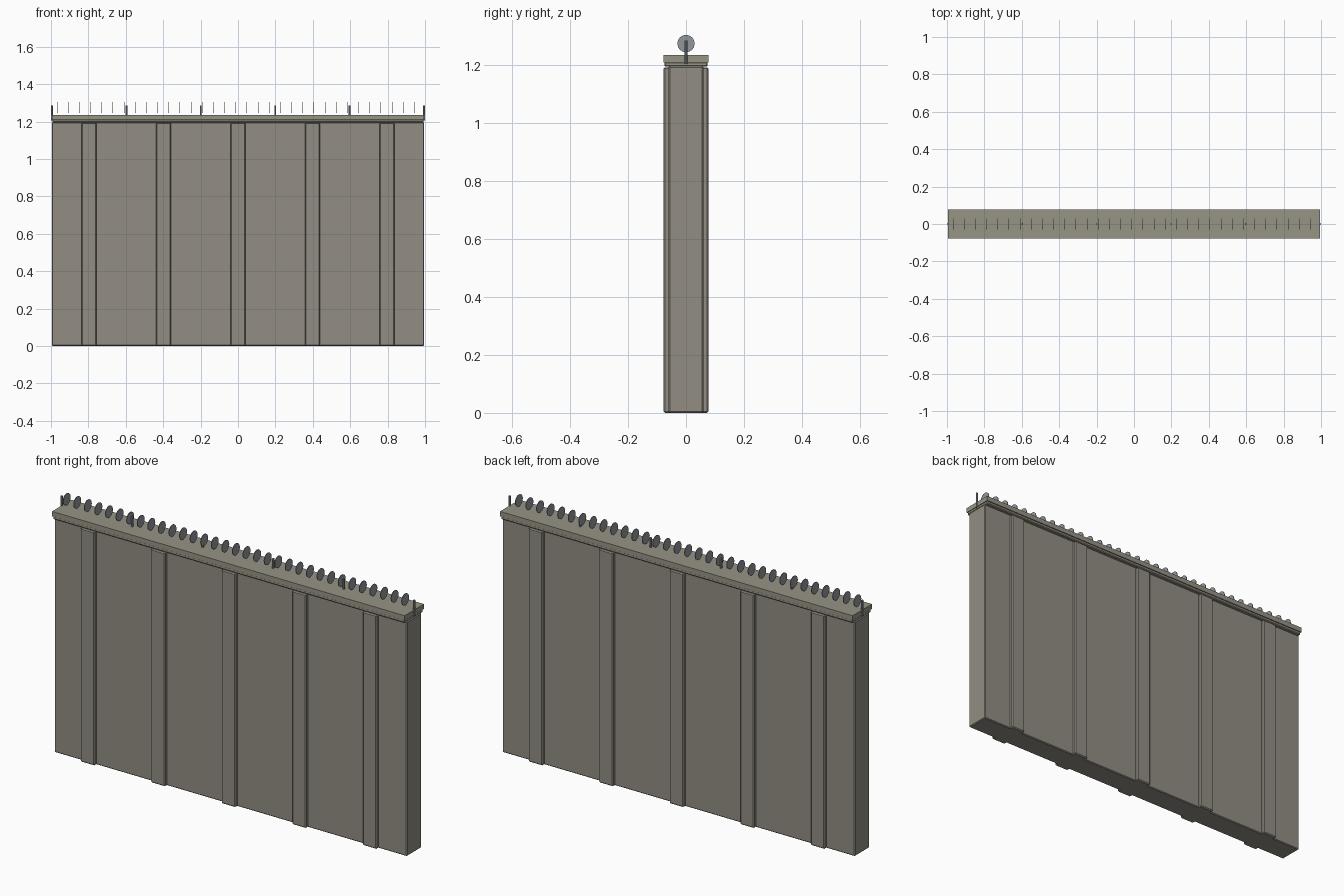
import bpy
import bmesh
from math import pi
from mathutils import Matrix

if "Cube" in bpy.data.objects:
    bpy.data.objects.remove(bpy.data.objects["Cube"], do_unlink=True)


def material(name, color):
    m = bpy.data.materials.new(name)
    m.use_nodes = True
    m.diffuse_color = color
    m.node_tree.nodes["Principled BSDF"].inputs["Base Color"].default_value = color
    return m


CONCRETE = material("concrete", (0.29, 0.27, 0.23, 1))
COPING = material("coping stone", (0.31, 0.295, 0.235, 1))
STEEL = material("steel", (0.29, 0.31, 0.34, 1))

HALF = 0.995           # half length of the wall
BAY = HALF * 2 / 5     # spacing of pilasters and posts


def finish(name, bm, mat):
    mesh = bpy.data.meshes.new(name)
    bm.to_mesh(mesh)
    bm.free()
    mesh.materials.append(mat)
    ob = bpy.data.objects.new(name, mesh)
    bpy.context.collection.objects.link(ob)
    return ob


def box(name, x, half_x, half_y, z0, z1, mat, bevel=0):
    bm = bmesh.new()
    bmesh.ops.create_cube(bm, size=1, matrix=Matrix.Translation((x, 0, (z0 + z1) / 2))
                          @ Matrix.Diagonal((half_x * 2, half_y * 2, z1 - z0, 1)))
    ob = finish(name, bm, mat)
    if bevel:
        mod = ob.modifiers.new("bevel", "BEVEL")
        mod.width = bevel
        mod.segments = 1
    return ob


# Wall slab and the pilasters that pass through it
box("wall_slab", 0, HALF, 0.06, 0, 1.197, CONCRETE, 0.004)
for i in range(5):
    box(f"pilaster_{i + 1}", (i - 2) * BAY, 0.04, 0.077, 0, 1.193, CONCRETE, 0.005)

# Coping: a lower course with a chamfered underside, and a top slab
box("coping_lower", 0, HALF - 0.002, 0.075, 1.195, 1.212, COPING, 0.004)
box("coping_top", 0, HALF, 0.078, 1.210, 1.235, COPING)

# Posts that carry the wire
for i in range(6):
    bm = bmesh.new()
    bmesh.ops.create_cone(bm, cap_ends=True, segments=8, radius1=0.005, radius2=0.005,
                          depth=0.08, matrix=Matrix.Translation((i * BAY - HALF, 0, 1.245)))
    finish(f"wire_post_{i + 1}", bm, STEEL)

# Row of thin upright discs
bm = bmesh.new()
for i in range(33):
    bmesh.ops.create_cone(bm, cap_ends=True, segments=16, radius1=0.03, radius2=0.03, depth=0.003,
                          matrix=Matrix.Translation((-0.967 + i * 0.0597, 0, 1.275))
                          @ Matrix.Rotation(pi / 2, 4, 'Y'))
finish("wire_discs", bm, STEEL)
